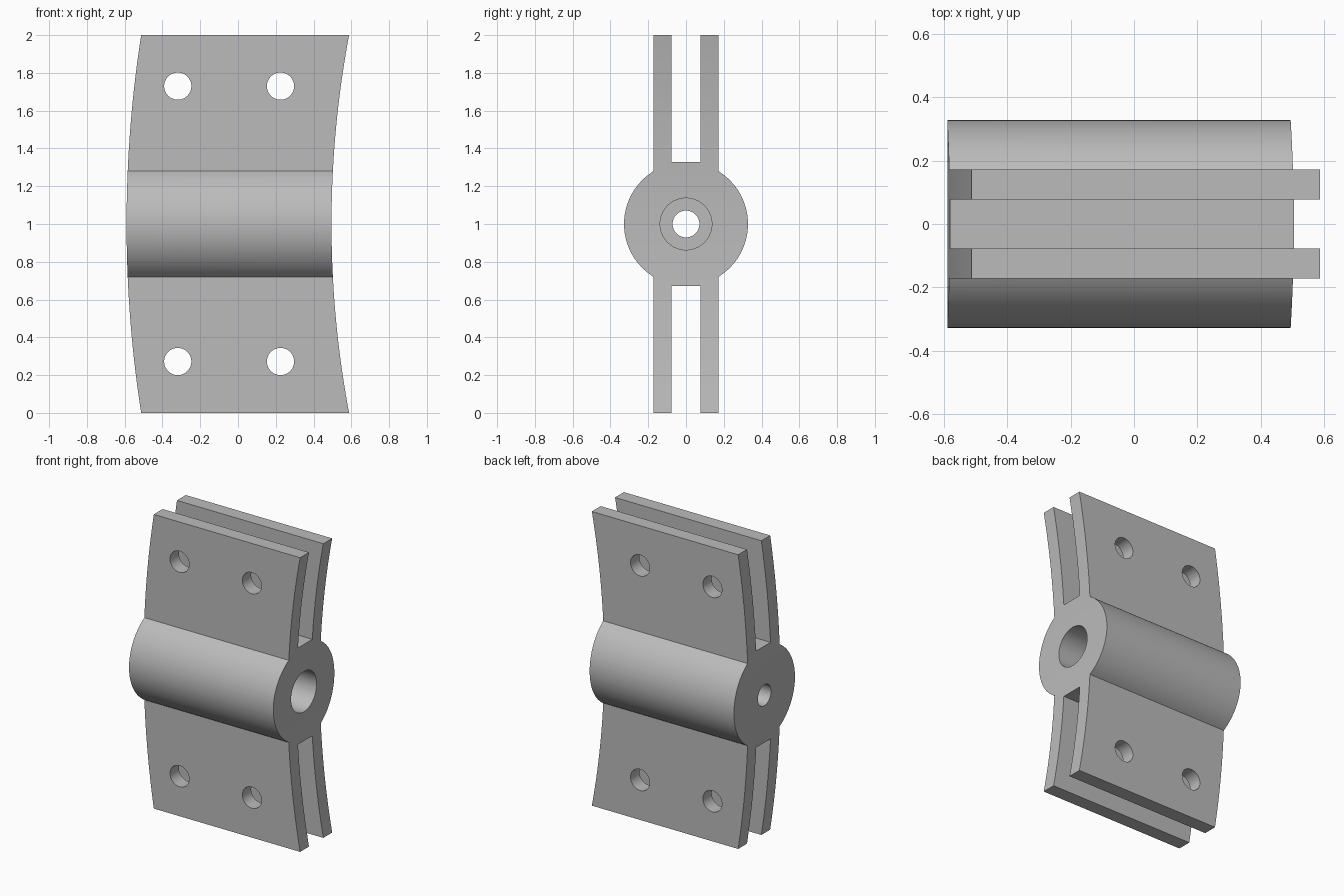
import bpy, bmesh, math
from mathutils import Vector

if "Cube" in bpy.data.objects:
    bpy.data.objects.remove(bpy.data.objects["Cube"])

grey = bpy.data.materials.new("plain grey")
grey.diffuse_color = (0.5, 0.5, 0.5, 1)
grey.use_nodes = True
grey.node_tree.nodes["Principled BSDF"].inputs["Base Color"].default_value = grey.diffuse_color

HUB_R, PLATE_IN, PLATE_OUT = 0.328, 0.077, 0.172
ARC_X = 5.92                      # shared centre of both curved ends


def prism(name, points, direction):
    """Extrude a closed outline of 3D points along a direction."""
    bm = bmesh.new()
    face = bm.faces.new([bm.verts.new(p) for p in points])
    out = bmesh.ops.extrude_face_region(bm, geom=[face])["geom"]
    verts = [g for g in out if isinstance(g, bmesh.types.BMVert)]
    bmesh.ops.translate(bm, verts=verts, vec=Vector(direction))
    bmesh.ops.recalc_face_normals(bm, faces=bm.faces)
    mesh = bpy.data.meshes.new(name)
    bm.to_mesh(mesh)
    bm.free()
    mesh.materials.append(grey)
    obj = bpy.data.objects.new(name, mesh)
    bpy.context.collection.objects.link(obj)
    return obj


def circle(r, n=64):
    return [(r * math.cos(2 * math.pi * i / n), r * math.sin(2 * math.pi * i / n))
            for i in range(n)]


def cut(target, tool, operation="DIFFERENCE"):
    tool.hide_render = True
    mod = target.modifiers.new(tool.name, "BOOLEAN")
    mod.operation, mod.object, mod.solver = operation, tool, "EXACT"
    bpy.context.view_layer.objects.active = target
    bpy.ops.object.modifier_apply(modifier=mod.name)
    bpy.data.objects.remove(tool)


# Cross-section: round hub with paired plates above and below
start = math.acos(PLATE_OUT / HUB_R)
right = [(HUB_R * math.cos(a), HUB_R * math.sin(a))
         for a in (-start + 2 * start * i / 40 for i in range(41))]
top = [(PLATE_OUT, 1), (PLATE_IN, 1), (PLATE_IN, HUB_R),
       (-PLATE_IN, HUB_R), (-PLATE_IN, 1), (-PLATE_OUT, 1)]
half = right + top
outline = half + [(-y, -z) for y, z in half]
bracket = prism("hinge_bracket", [(-0.8, y, 1 + z) for y, z in outline], (1.6, 0, 0))


# Curved ends: keep only the band between two concentric arcs
def arc(r):
    return [(ARC_X - math.sqrt(r * r - h * h), -0.5, 1 + h)
            for h in (-1.1 + 2.2 * i / 44 for i in range(45))]


band = prism("end_trim", arc(ARC_X + 0.59) + arc(ARC_X - 0.495)[::-1], (0, 1, 0))
cut(bracket, band, "INTERSECT")

# Stepped bore along the hub
for name, r, x0, x1 in (("pin_hole", 0.071, -0.8, 0.8), ("wide_bore", 0.137, -0.45, 0.8)):
    cut(bracket, prism(name, [(x0, y, 1 + z) for y, z in circle(r)], (x1 - x0, 0, 0)))

# Bolt holes through the plates
for bx in (-0.319, 0.225):
    for bz in (0.272, 1.73):
        hole = prism("bolt_hole", [(bx + x, -0.5, bz + z) for x, z in circle(0.072, 48)],
                     (0, 1, 0))
        cut(bracket, hole)

bpy.ops.object.select_all(action="DESELECT")
bracket.select_set(True)
bpy.context.view_layer.objects.active = bracket
bpy.ops.object.shade_smooth_by_angle(angle=math.radians(30))
